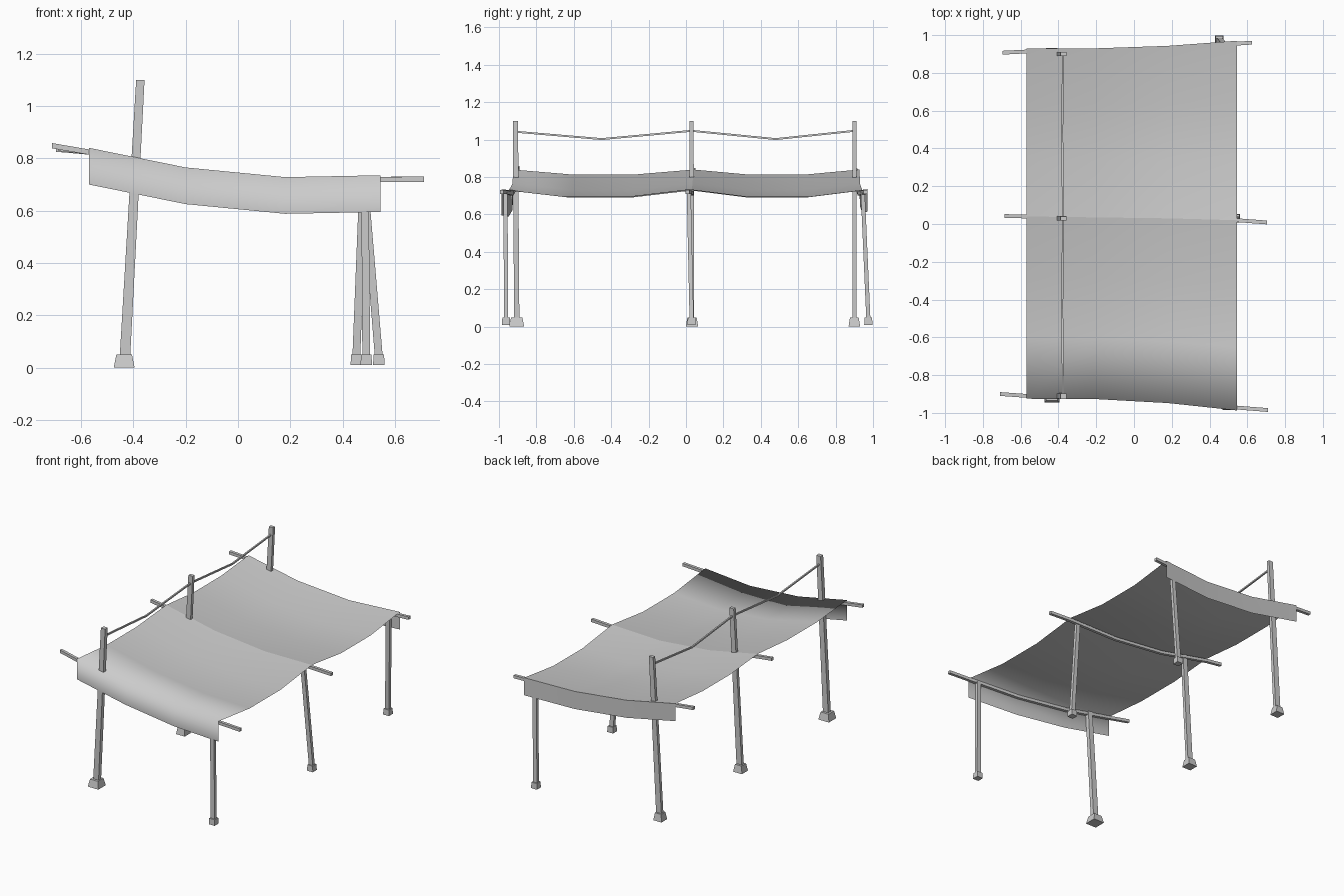
import bpy
import bmesh
from mathutils import Vector

cube = bpy.data.objects.get("Cube")
if cube:
    bpy.data.objects.remove(cube, do_unlink=True)

grey = bpy.data.materials.new("plain grey")
grey.use_nodes = True
GREY = (0.6, 0.6, 0.6, 1)
grey.diffuse_color = GREY
grey.node_tree.nodes["Principled BSDF"].inputs["Base Color"].default_value = GREY


def finish(name, bm, smooth=False):
    mesh = bpy.data.meshes.new(name)
    bm.to_mesh(mesh)
    bm.free()
    mesh.materials.append(grey)
    for p in mesh.polygons:
        p.use_smooth = smooth
    obj = bpy.data.objects.new(name, mesh)
    bpy.context.collection.objects.link(obj)
    return obj


def sheet(name, rows):
    """Open smooth surface through rows of points running along x."""
    bm = bmesh.new()
    grid = [[bm.verts.new(p) for p in row] for row in rows]
    for a, b in zip(grid, grid[1:]):
        for j in range(len(a) - 1):
            bm.faces.new((a[j], a[j + 1], b[j + 1], b[j]))
    return finish(name, bm, True)


def beam(name, path, sizes):
    """Four-sided bar along a path; sizes are (width, depth) at each point."""
    bm = bmesh.new()
    rings = []
    upright = abs(path[-1][2] - path[0][2]) > 0.3
    along_x = abs(path[-1][0] - path[0][0]) > 0.5
    if upright:
        u, v = Vector((1, 0, 0)), Vector((0, 1, 0))
    elif along_x:
        u, v = Vector((0, 1, 0)), Vector((0, 0, 1))
    else:
        u, v = Vector((0, 0, 1)), Vector((1, 0, 0))
    for p, (w, d) in zip(path, sizes):
        corners = ((-1, -1), (1, -1), (1, 1), (-1, 1))
        rings.append([bm.verts.new(Vector(p) + u * (a * w / 2) + v * (b * d / 2))
                      for a, b in corners])
    for a, b in zip(rings, rings[1:]):
        for k in range(4):
            n = (k + 1) % 4
            bm.faces.new((a[k], a[n], b[n], b[k]))
    bm.faces.new(rings[0][::-1])
    bm.faces.new(rings[-1])
    return finish(name, bm)


def foot(name, x, y, z0, bottom, top):
    """Tapered footing block, 0.05 high at its top."""
    bm = bmesh.new()
    bmesh.ops.create_cube(bm, size=1)
    for vert in bm.verts:
        w = top if vert.co.z > 0 else bottom
        z = 0.05 if vert.co.z > 0 else z0
        vert.co = (x + vert.co.x * w, y + vert.co.y * w, z)
    return finish(name, bm)


# Canopy cloth: two sagging bays meeting on the middle pole
XS = (-0.57, -0.2, 0.18, 0.545)
ZS = (0.84, 0.765, 0.728, 0.735)
FRONT = (-0.925, -0.927, -0.948, -0.987)
MIDDLE = (0.04, 0.035, 0.03, 0.02)
BACK = (0.928, 0.93, 0.943, 0.97)
SAG = (0.027, 0.034, 0.038, 0.04)


def bay(start, end):
    rows = []
    for i in range(4):
        t = i / 3
        droop = 1 if i in (1, 2) else 0
        rows.append([(x, a + (b - a) * t, z - s * droop)
                     for x, z, a, b, s in zip(XS, ZS, start, end, SAG)])
    return rows


def lowered(row, drop):
    return [(x, y, z - drop) for x, y, z in row]


front_rows = bay(FRONT, MIDDLE)
back_rows = bay(MIDDLE, BACK)
sheet("front_canopy", [lowered(front_rows[0], 0.14)] + front_rows)
sheet("back_canopy", back_rows)
sheet("back_flap", [back_rows[-1], lowered(back_rows[-1], 0.12)])

# Roof poles following the cloth from side to side
for name, edge, inset, x0, x1, y0, y1, z0 in (
        ("front", FRONT, 0.015, -0.71, 0.71, -0.9, -0.985, 0.848),
        ("middle", MIDDLE, 0, -0.685, 0.705, 0.042, 0.008, 0.838),
        ("back", BACK, -0.015, -0.695, 0.625, 0.907, 0.96, 0.835)):
    path = [(x0, y0, z0)]
    path += [(x, y + inset, z - 0.016) for x, y, z in zip(XS, edge, ZS)]
    path.append((x1, y1, 0.72))
    beam(name + "_roof_pole", path, [(0.02, 0.02)] * len(path))

# Tall leaning posts on the right side, with footings
for name, y_low, y_top, w, base in (("front", -0.905, -0.912, 0.028, 0.08),
                                    ("middle", 0.032, 0.03, 0.022, 0.066),
                                    ("back", 0.9, 0.9, 0.022, 0.062)):
    beam(name + "_tall_post", [(-0.432, y_low, 0.04), (-0.373, y_top, 1.1)],
         [(0.04, w), (0.032, w)])
    foot(name + "_tall_post_footing", -0.435, y_low, 0, base, base * 0.75)

# Short posts on the left side, with footings
for name, x, y, x_top, y_top in (("front", 0.49, -0.962, 0.485, -0.965),
                                 ("middle", 0.538, 0.03, 0.482, 0.015),
                                 ("back", 0.452, 0.975, 0.478, 0.945)):
    beam(name + "_short_post", [(x, y, 0.04), (x_top, y_top, 0.72)],
         [(0.03, 0.022), (0.028, 0.022)])
    foot(name + "_short_post_footing", x, y, 0.01, 0.044, 0.04)

# Slack line strung between the tall posts
beam("slack_line",
     [(-0.376, -0.91, 1.042), (-0.38, -0.45, 1.003), (-0.376, 0.03, 1.047),
      (-0.38, 0.48, 1.003), (-0.376, 0.9, 1.047)], [(0.01, 0.01)] * 5)
